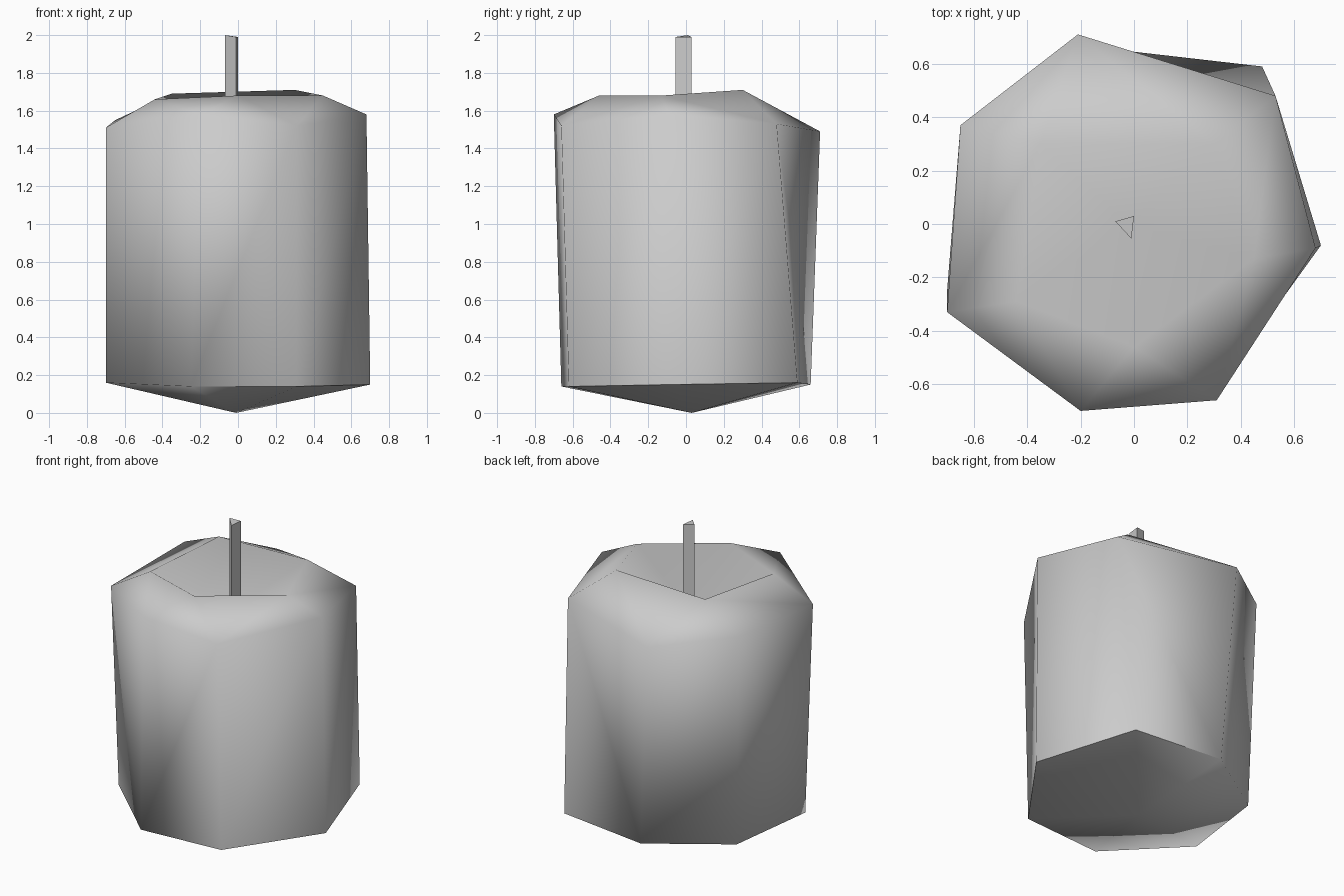
import bpy, bmesh
from math import atan2, radians, tau

cube = bpy.data.objects.get("Cube")
if cube:
    bpy.data.objects.remove(cube, do_unlink=True)

wax_grey = bpy.data.materials.new("plain_grey")
wax_grey.use_nodes = True
colour = (0.6, 0.6, 0.6, 1)
wax_grey.diffuse_color = colour
wax_grey.node_tree.nodes["Principled BSDF"].inputs["Base Color"].default_value = colour


def angle(v):
    """Angle around the z axis, starting just before +x."""
    return (atan2(v.co.y, v.co.x) + 0.5) % tau


def ring(bm, points):
    return sorted((bm.verts.new(p) for p in points), key=angle)


def zip_rings(bm, a, b):
    """Join two rings with a strip of triangles, stepping by angle."""
    i = j = 0
    turn = lambda loop, k: angle(loop[k % len(loop)]) + tau * (k // len(loop))
    while i < len(a) or j < len(b):
        va, vb = a[i % len(a)], b[j % len(b)]
        if j == len(b) or (i < len(a) and turn(a, i + 1) < turn(b, j + 1)):
            i += 1
            bm.faces.new((va, vb, a[i % len(a)]))
        else:
            j += 1
            bm.faces.new((va, vb, b[j % len(b)]))


def fan(bm, loop, tip):
    centre = bm.verts.new(tip)
    for k, v in enumerate(loop):
        bm.faces.new((v, loop[(k + 1) % len(loop)], centre))


def finish(bm, name, smooth_angle):
    bmesh.ops.recalc_face_normals(bm, faces=bm.faces)
    mesh = bpy.data.meshes.new(name)
    bm.to_mesh(mesh)
    bm.free()
    mesh.materials.append(wax_grey)
    obj = bpy.data.objects.new(name, mesh)
    bpy.context.collection.objects.link(obj)
    bpy.ops.object.select_all(action='DESELECT')
    obj.select_set(True)
    bpy.context.view_layer.objects.active = obj
    bpy.ops.object.shade_smooth_by_angle(angle=radians(smooth_angle))


# Wax body: pointed base, uneven seven-sided wall, five-sided rim, sunken pool
bm = bmesh.new()
base = ring(bm, [(0.70, -0.08, 0.15), (0.48, 0.59, 0.16), (-0.13, 0.66, 0.15),
                 (-0.61, 0.34, 0.15), (-0.70, -0.25, 0.16), (-0.25, -0.66, 0.14),
                 (0.31, -0.62, 0.14)])
shoulder = ring(bm, [(0.68, -0.09, 1.58), (0.53, 0.48, 1.53), (-0.21, 0.71, 1.49),
                     (-0.65, 0.37, 1.55), (-0.70, -0.33, 1.51), (-0.20, -0.70, 1.58),
                     (0.31, -0.66, 1.52)])
rim = ring(bm, [(0.45, -0.13, 1.68), (0.30, 0.30, 1.71), (-0.35, 0.30, 1.69),
                (-0.44, -0.29, 1.66), (0.0, -0.46, 1.68)])
fan(bm, base, (-0.01, 0.03, 0))
zip_rings(bm, base, shoulder)
zip_rings(bm, shoulder, rim)
fan(bm, rim, (-0.02, 0, 1.42))
finish(bm, "wax_body", 75)

# Wick: thin three-sided stick
bm = bmesh.new()
section = [(-0.07, 0.01), (0.0, 0.03), (-0.01, -0.055)]
low = [bm.verts.new((x, y, 1.36)) for x, y in section]
high = [bm.verts.new((x, y, 2 if x < -0.05 else 1.99)) for x, y in section]
bm.faces.new(low)
bm.faces.new(high)
for k in range(3):
    n = (k + 1) % 3
    bm.faces.new((low[k], low[n], high[n], high[k]))
finish(bm, "wick", 60)
